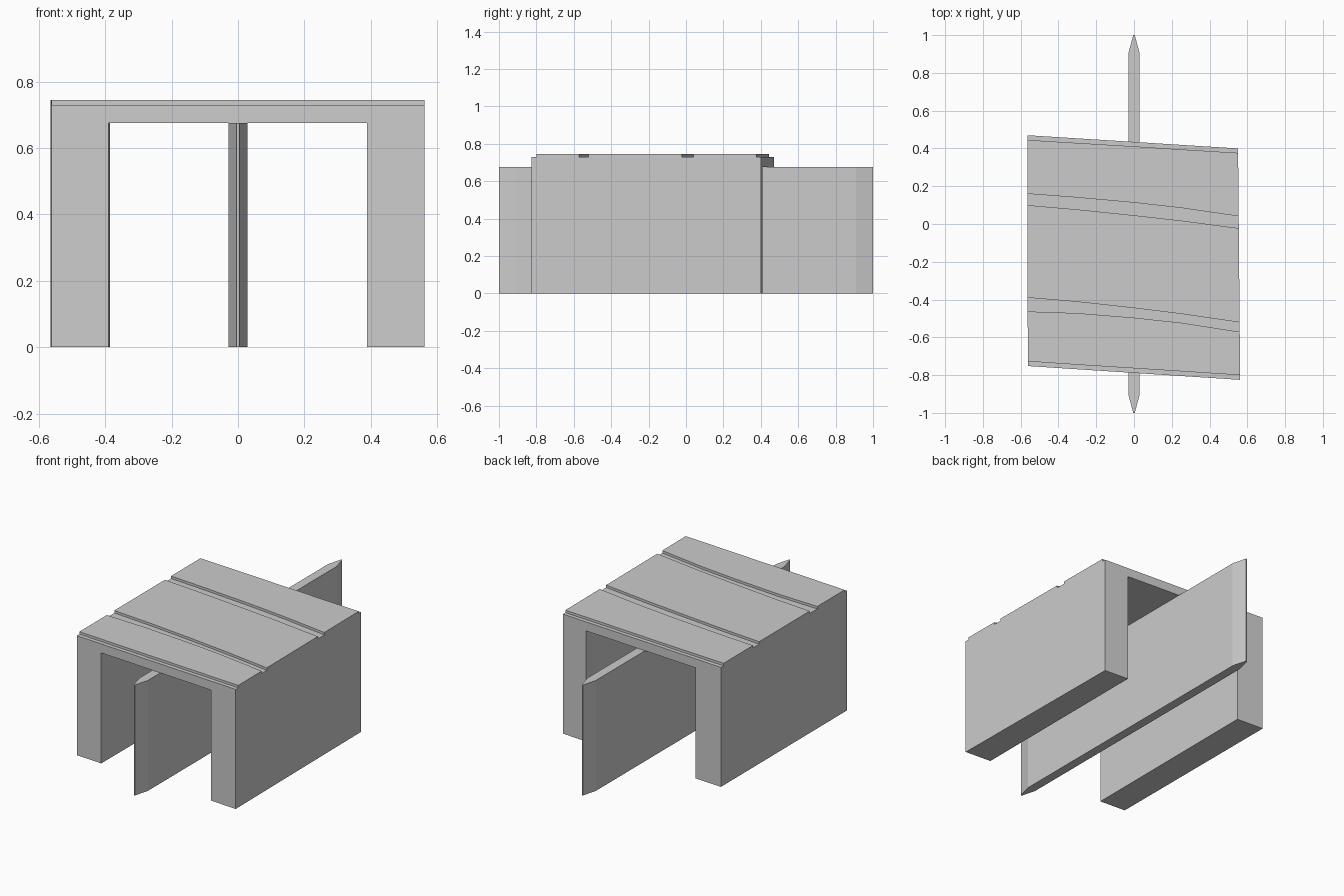
import bpy, bmesh

if "Cube" in bpy.data.objects:
    bpy.data.objects.remove(bpy.data.objects["Cube"])


def prism(name, lower, upper):
    """Closed solid joining two matching outlines of 3D points."""
    bm = bmesh.new()
    a = [bm.verts.new(p) for p in lower]
    b = [bm.verts.new(p) for p in upper]
    bm.faces.new(a)
    bm.faces.new(b)
    n = len(a)
    for i in range(n):
        j = (i + 1) % n
        bm.faces.new((a[i], a[j], b[j], b[i]))
    bmesh.ops.recalc_face_normals(bm, faces=bm.faces)
    me = bpy.data.meshes.new(name)
    bm.to_mesh(me)
    bm.free()
    ob = bpy.data.objects.new(name, me)
    bpy.context.collection.objects.link(ob)
    return ob


def plan_prism(name, outline, z0, z1):
    return prism(name, [(x, y, z0) for x, y in outline],
                 [(x, y, z1) for x, y in outline])


TOP, ROAD, SOFFIT = 0.745, 0.73, 0.675


def portal(y_left, y_right, xs):
    """Skewed U-shaped end outline: outer/inner left, inner/outer right."""
    xa, xb, xc, xd = xs
    pts = [(xa, 0), (xa, TOP), (xd, TOP), (xd, 0),
           (xc, 0), (xc, SOFFIT), (xb, SOFFIT), (xb, 0)]
    return [(x, y_left + (y_right - y_left) * (x - xa) / (xd - xa), z)
            for x, z in pts]


# Deck with its two abutment walls
deck = prism("deck_and_abutments",
             portal(-0.752, -0.825, (-0.562, -0.39, 0.388, 0.562)),
             portal(0.47, 0.40, (-0.565, -0.386, 0.39, 0.551)))

# Shallow channels across the deck: edge lines as y values at these x stations
X = (-0.62, -0.565, -0.3, 0.0, 0.25, 0.56, 0.62)
channels = [
    ((0.60,) * 7, (0.449, 0.445, 0.429, 0.411, 0.395, 0.376, 0.372)),
    ((0.167, 0.16, 0.14, 0.113, 0.085, 0.04, 0.031),
     (0.108, 0.10, 0.077, 0.046, 0.018, -0.023, -0.031)),
    ((-0.382, -0.39, -0.412, -0.445, -0.476, -0.521, -0.530),
     (-0.463, -0.463, -0.472, -0.496, -0.523, -0.571, -0.580)),
    ((-0.723, -0.727, -0.745, -0.764, -0.780, -0.80, -0.804), (-0.95,) * 7),
]
for i, (back, front) in enumerate(channels):
    outline = list(zip(X, back)) + list(zip(X, front))[::-1]
    cutter = plan_prism(f"channel_cutter_{i}", outline, ROAD, 0.85)
    cutter.hide_render = True
    mod = deck.modifiers.new("channel", 'BOOLEAN')
    mod.operation, mod.solver, mod.object = 'DIFFERENCE', 'EXACT', cutter
    bpy.context.view_layer.objects.active = deck
    bpy.ops.object.modifier_apply(modifier=mod.name)
    bpy.data.objects.remove(cutter)

# Central pier wall with pointed cutwaters
half = [(0.004, -1.0), (0.028, -0.91), (0.028, 0.91), (0.004, 1.0)]
plan_prism("central_pier", half + [(-x, y) for x, y in reversed(half)], 0, SOFFIT)
